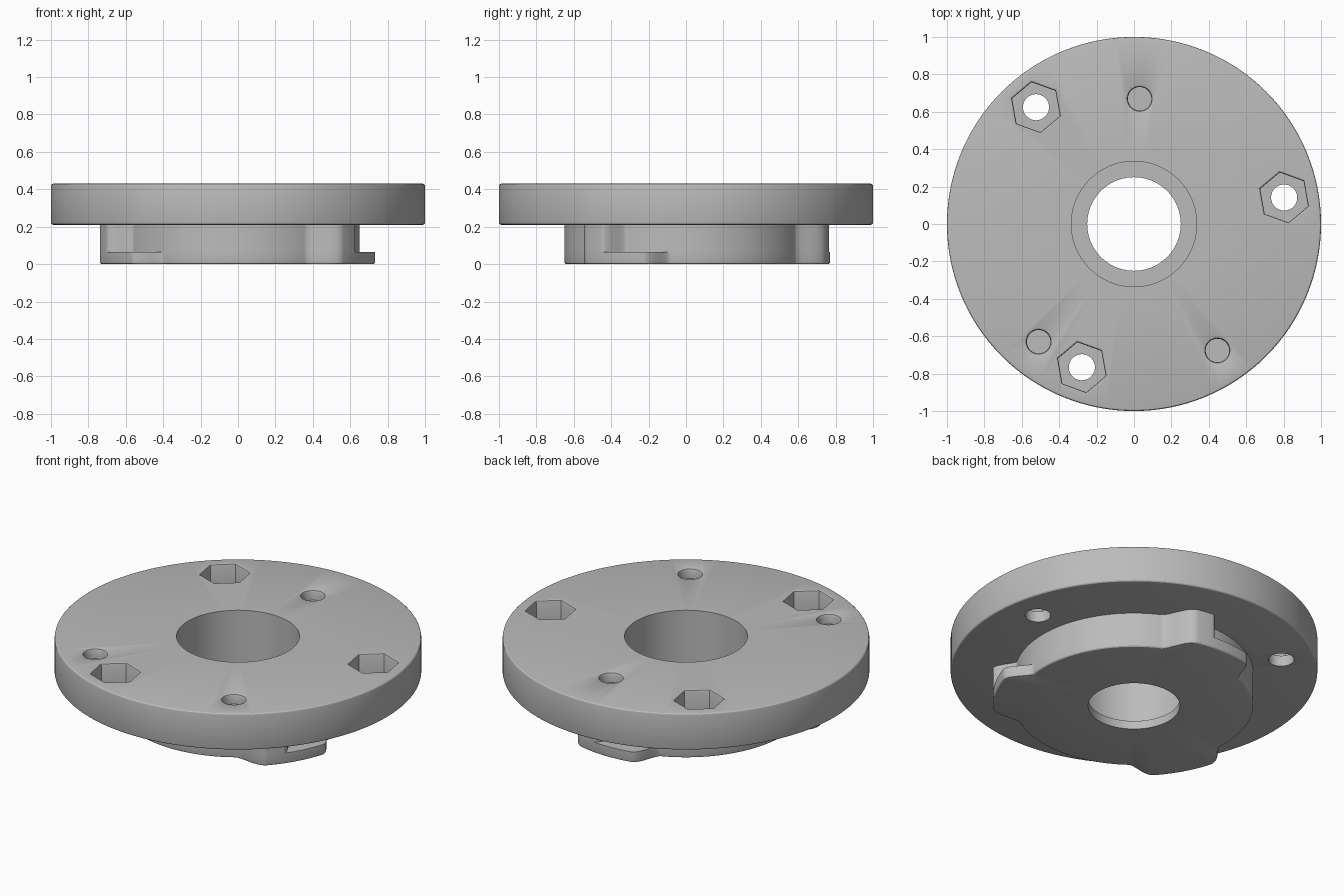
import bpy, bmesh, math
from math import radians, cos, sin, pi

cube = bpy.data.objects.get("Cube")
if cube:
    bpy.data.objects.remove(cube)

grey = bpy.data.materials.new("plain grey")
grey.use_nodes = True
COLOUR = (0.5, 0.5, 0.5, 1)
grey.diffuse_color = COLOUR
grey.node_tree.nodes["Principled BSDF"].inputs["Base Color"].default_value = COLOUR

HUB_R, LUG_R, BORE_R, LIP_R = 0.65, 0.77, 0.335, 0.25
STEP_Z, TOP_Z = 0.21, 0.43


def finish(name, bm):
    bmesh.ops.remove_doubles(bm, verts=bm.verts, dist=1e-5)
    bmesh.ops.recalc_face_normals(bm, faces=bm.faces)
    mesh = bpy.data.meshes.new(name)
    bm.to_mesh(mesh)
    bm.free()
    mesh.materials.append(grey)
    obj = bpy.data.objects.new(name, mesh)
    bpy.context.collection.objects.link(obj)
    return obj


def ring_solid(name, section, steps):
    """Sweep a closed (radius, z) section, which may vary with angle, round z."""
    bm = bmesh.new()
    loops = []
    for i in range(steps):
        a = 2 * pi * i / steps
        loops.append([bm.verts.new((r * cos(a), r * sin(a), z))
                      for r, z in section(math.degrees(a))])
    n = len(loops[0])
    for i in range(steps):
        p, q = loops[i], loops[(i + 1) % steps]
        for j in range(n):
            k = (j + 1) % n
            bm.faces.new((p[j], q[j], q[k], p[k]))
    return finish(name, bm)


def rounded(r, z, size, start):
    """Quarter-round corner whose arc centre is (r, z)."""
    return [(r + size * cos(radians(start + t)), z + size * sin(radians(start + t)))
            for t in (0, 30, 60, 90)]


def ease(t):
    t = min(1, max(0, t))
    return t * t * (3 - 2 * t)


def lug_radius(angle, rise, full, fall, end):
    """Hub radius plus three lugs with softly blended ends."""
    a = (angle + 60) % 120 - 60
    return HUB_R + (LUG_R - HUB_R) * min(ease((a - rise) / (full - rise)),
                                         ease((end - a) / (end - fall)))


# Hub: low layer carries the long lugs, upper layer only the stop blocks
def hub_section(angle):
    low = lug_radius(angle, -57, -43, -18, -7)
    high = min(low, lug_radius(angle, -57, -43, -36, -29))
    return [(LIP_R, 0), *rounded(low - 0.012, 0.012, 0.012, -90),
            (low, 0.065), (high, 0.065), (high, STEP_Z),
            (BORE_R, STEP_Z), (BORE_R, 0.05), (LIP_R, 0.05)]


hub = ring_solid("bayonet_hub", hub_section, 720)


# Flange: wide disc with rounded rims
def flange_section(angle):
    c = 0.012
    return [(BORE_R, STEP_Z), *rounded(1 - c, STEP_Z + c, c, -90),
            *rounded(1 - c, TOP_Z - c, c, 0), (BORE_R, TOP_Z)]


flange = ring_solid("flange_disc", flange_section, 128)


def cut(sides, radius, angle, distance, bottom, flare):
    """Cut a flared prism down from the flange top."""
    bm = bmesh.new()
    a = radians(angle)
    turn = a + pi / sides
    profile = [(radius, bottom), (radius, TOP_Z - flare),
               (radius + flare * 0.3, TOP_Z - flare * 0.3),
               (radius + flare, TOP_Z), (radius + flare, TOP_Z + 0.1)]
    rings = [[bm.verts.new((distance * cos(a) + r * cos(turn + 2 * pi * i / sides),
                            distance * sin(a) + r * sin(turn + 2 * pi * i / sides), z))
              for i in range(sides)] for r, z in profile]
    for p, q in zip(rings, rings[1:]):
        for i in range(sides):
            k = (i + 1) % sides
            bm.faces.new((p[i], p[k], q[k], q[i]))
    bm.faces.new(rings[0])
    bm.faces.new(rings[-1])
    cutter = finish("hole_cutter", bm)
    mod = flange.modifiers.new("hole", 'BOOLEAN')
    mod.operation, mod.solver, mod.object = 'DIFFERENCE', 'EXACT', cutter
    bpy.context.view_layer.objects.active = flange
    bpy.ops.object.modifier_apply(modifier=mod.name)
    bpy.data.objects.remove(cutter)


# Bolt holes with hexagonal nut pockets
for angle in (10, 130, 250):
    cut(6, 0.136, angle, 0.815, 0.275, 0.01)
    cut(32, 0.07, angle, 0.815, 0.1, 0.01)

# Shallow round sockets
for angle, distance in ((87.4, 0.67), (231, 0.81), (303.4, 0.81)):
    cut(32, 0.063, angle, distance, 0.37, 0.014)

# Smooth curved walls, crisp edges
for obj in (hub, flange):
    bpy.ops.object.select_all(action='DESELECT')
    obj.select_set(True)
    bpy.context.view_layer.objects.active = obj
    bpy.ops.object.shade_smooth_by_angle(angle=radians(25))
